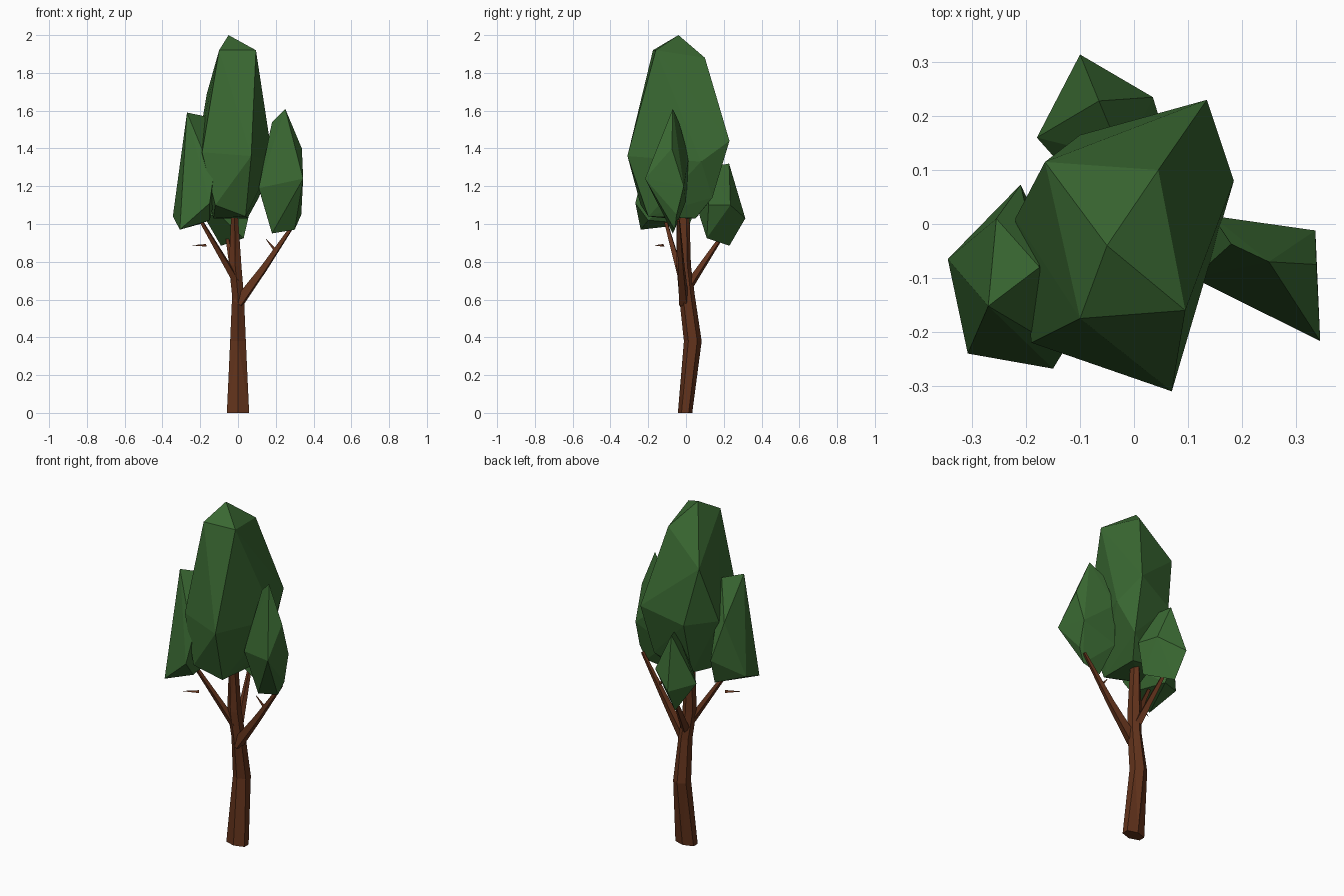
import bpy, bmesh, math
from mathutils import Vector


def material(name, rgb):
    m = bpy.data.materials.new(name)
    m.diffuse_color = (*rgb, 1)
    return m


GREEN = material("leaf_green", (0.042, 0.14, 0.032))
BROWN = material("bark_brown", (0.12, 0.032, 0.011))


def finish(name, bm, mat):
    bmesh.ops.recalc_face_normals(bm, faces=bm.faces)
    mesh = bpy.data.meshes.new(name)
    bm.to_mesh(mesh)
    bm.free()
    mesh.materials.append(mat)
    ob = bpy.data.objects.new(name, mesh)
    bpy.context.collection.objects.link(ob)


def clump(name, corners):
    """Faceted foliage: the convex hull of a few corner points."""
    bm = bmesh.new()
    for c in corners:
        bm.verts.new(c)
    res = bmesh.ops.convex_hull(bm, input=bm.verts)
    loose = {v for v in bm.verts if not v.link_faces}
    bmesh.ops.delete(bm, geom=list(loose), context='VERTS')
    finish(name, bm, GREEN)


def limb(name, path, sides, level=False):
    """Tapered limb through (x, y, z, rx, ry) stations."""
    bm = bmesh.new()
    rings = []
    pts = [Vector(p[:3]) for p in path]
    d = (pts[-1] - pts[0]).normalized()
    u, v = Vector((1, 0, 0)), Vector((0, 1, 0))
    if not level:
        u = d.cross(Vector((0.3, 1, 0))).normalized()
        v = d.cross(u)
    for p, s in zip(pts, path):
        ring = []
        for i in range(sides):
            a = math.tau * (i + 0.5) / sides
            ring.append(bm.verts.new(p + u * s[3] * math.cos(a) + v * s[4] * math.sin(a)))
        rings.append(ring)
    for a, b in zip(rings, rings[1:]):
        for i in range(sides):
            j = (i + 1) % sides
            bm.faces.new((a[i], a[j], b[j], b[i]))
    bm.faces.new(rings[0])
    bm.faces.new(rings[-1])
    bmesh.ops.triangulate(bm, faces=bm.faces)
    finish(name, bm, BROWN)


# Trunk, bent backwards at mid height
limb("trunk", [(0, -0.005, 0, 0.068, 0.038),
               (0, 0.036, 0.38, 0.048, 0.047),
               (0, 0.005, 0.62, 0.036, 0.042),
               (-0.015, -0.012, 0.78, 0.038, 0.038),
               (-0.018, -0.015, 1.03, 0.022, 0.034),
               (-0.02, -0.02, 1.25, 0.01, 0.015)], 6, True)

# Branches reaching into the side clumps
limb("right_branch", [(0.0, -0.01, 0.58, 0.035, 0.03),
                      (0.14, -0.025, 0.77, 0.022, 0.02),
                      (0.31, -0.04, 1.02, 0.009, 0.009)], 4)
limb("left_branch", [(-0.01, -0.02, 0.7, 0.023, 0.023),
                     (-0.21, -0.115, 1.04, 0.01, 0.01)], 4)
limb("back_branch", [(-0.01, 0.02, 0.68, 0.025, 0.025),
                     (-0.06, 0.2, 0.95, 0.01, 0.01)], 4)

# Small twigs
limb("right_twig", [(0.205, -0.03, 0.85, 0.012, 0.012),
                    (0.148, -0.045, 0.92, 0.002, 0.002)], 3)
limb("left_twig", [(-0.17, -0.12, 0.885, 0.009, 0.009),
                   (-0.24, -0.165, 0.887, 0.001, 0.001)], 3)

# Foliage
clump("main_crown", [
    (-0.05, -0.04, 2.0), (-0.10, -0.175, 1.92), (0.095, -0.16, 1.92),
    (0.045, 0.10, 1.88), (-0.165, 0.115, 1.69), (0.135, 0.23, 1.44),
    (0.185, 0.08, 1.33), (0.07, -0.31, 1.36), (-0.19, -0.22, 1.38),
    (-0.22, 0.01, 1.36), (-0.10, 0.165, 1.36), (-0.12, -0.24, 1.1),
    (-0.13, -0.10, 1.03), (0.04, -0.2, 1.04), (0.05, 0.05, 1.03),
    (-0.08, 0.06, 1.04), (0.11, 0.14, 1.14)])
clump("left_clump", [
    (-0.27, -0.152, 1.59), (-0.175, -0.08, 1.57), (-0.255, 0.01, 1.36),
    (-0.21, 0.073, 1.15), (-0.345, -0.065, 1.04), (-0.308, -0.24, 0.97),
    (-0.15, -0.268, 1.11), (-0.15, -0.2, 1.02), (-0.13, -0.1, 1.1),
    (-0.2, 0.02, 1.0), (-0.13, -0.235, 1.25)])
clump("right_clump", [
    (0.25, -0.07, 1.61), (0.18, -0.037, 1.54), (0.338, -0.075, 1.40),
    (0.336, -0.012, 1.2), (0.345, -0.217, 1.24), (0.335, -0.05, 1.05),
    (0.30, -0.06, 0.97), (0.18, -0.07, 0.95), (0.11, -0.10, 1.19),
    (0.145, 0.015, 1.35), (0.13, 0.0, 1.12)])
clump("back_clump", [
    (-0.065, 0.228, 1.32), (-0.10, 0.314, 1.03), (0.035, 0.235, 1.1),
    (-0.18, 0.16, 1.04), (-0.09, 0.23, 0.885), (0.03, 0.11, 0.925),
    (0.07, 0.12, 1.1), (-0.1, 0.07, 1.05), (-0.02, 0.12, 1.3)])
